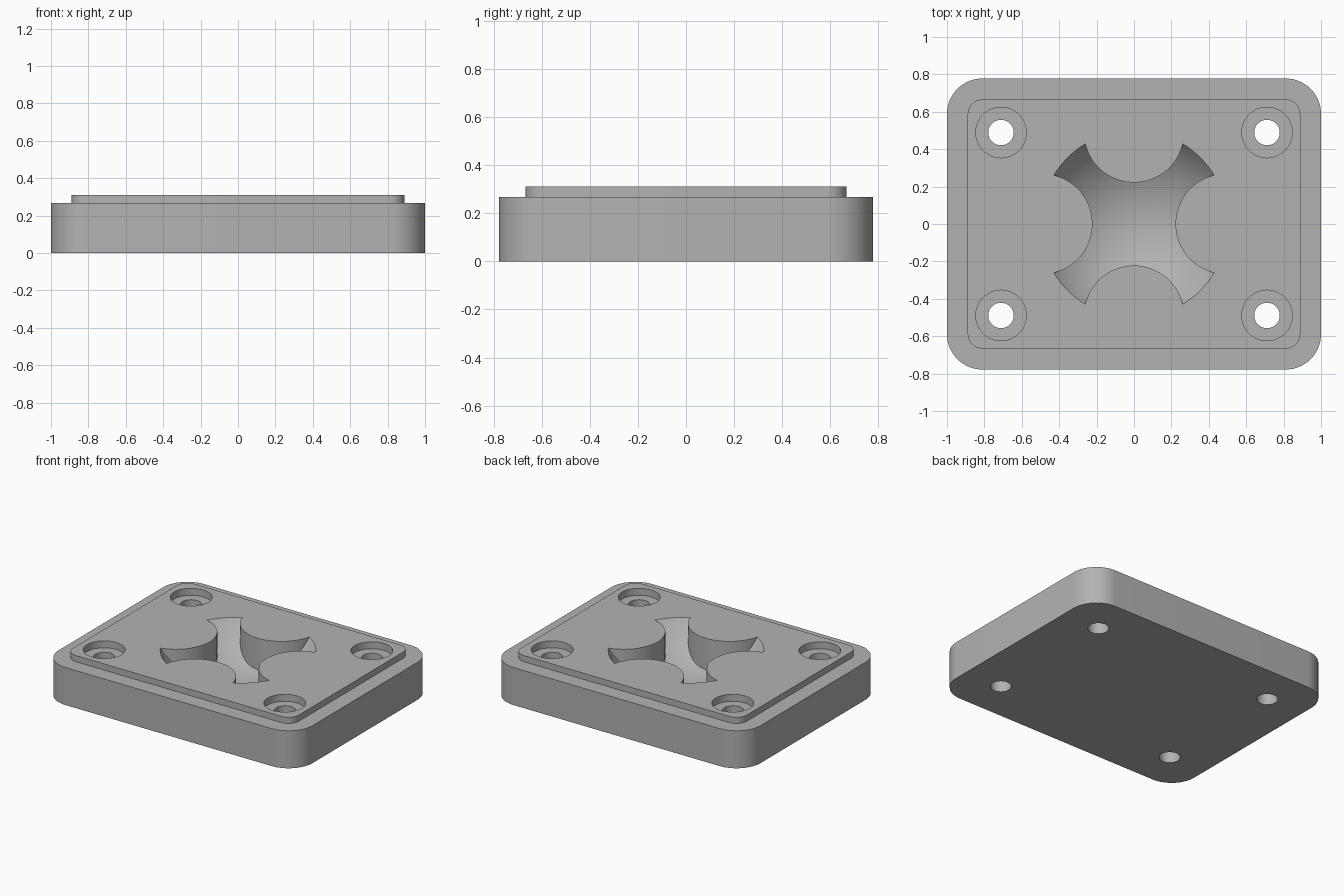
import bpy
import bmesh
import math

old = bpy.data.objects.get("Cube")
if old:
    bpy.data.objects.remove(old, do_unlink=True)

BASE_TOP, TOP = 0.267, 0.311
BOWL_RIM, BOWL_DEPTH = 0.502, 0.265
LOBE_OFFSET, LOBE_RADIUS = 0.49, 0.268
HOLE_X, HOLE_Y = 0.711, 0.489

grey = bpy.data.materials.new("plain grey")
grey.use_nodes = True
colour = (0.45, 0.45, 0.45, 1)
grey.diffuse_color = colour
grey.node_tree.nodes["Principled BSDF"].inputs["Base Color"].default_value = colour


def finish(name, bm):
    bmesh.ops.recalc_face_normals(bm, faces=bm.faces)
    mesh = bpy.data.meshes.new(name)
    bm.to_mesh(mesh)
    bm.free()
    mesh.materials.append(grey)
    obj = bpy.data.objects.new(name, mesh)
    bpy.context.collection.objects.link(obj)
    return obj


def prism(name, outline, z0, z1):
    bm = bmesh.new()
    face = bm.faces.new([bm.verts.new((x, y, z0)) for x, y in outline])
    ext = bmesh.ops.extrude_face_region(bm, geom=[face])
    verts = [v for v in ext["geom"] if isinstance(v, bmesh.types.BMVert)]
    bmesh.ops.translate(bm, verts=verts, vec=(0, 0, z1 - z0))
    return finish(name, bm)


def circle(cx, cy, r, n=64):
    return [(cx + r * math.cos(math.tau * i / n), cy + r * math.sin(math.tau * i / n))
            for i in range(n)]


def rounded_rect(hx, hy, r, n=16):
    points = []
    for q, (sx, sy) in enumerate([(1, 1), (-1, 1), (-1, -1), (1, -1)]):
        for i in range(n + 1):
            a = math.pi / 2 * (q + i / n)
            points.append((sx * (hx - r) + r * math.cos(a), sy * (hy - r) + r * math.sin(a)))
    return points


def combine(target, tool, operation):
    mod = target.modifiers.new(tool.name, "BOOLEAN")
    mod.operation, mod.solver, mod.object = operation, "EXACT", tool
    bpy.context.view_layer.update()
    evaluated = target.evaluated_get(bpy.context.evaluated_depsgraph_get())
    result = bpy.data.meshes.new_from_object(evaluated)
    target.modifiers.clear()
    target.data = result
    bpy.data.objects.remove(tool, do_unlink=True)


# Rounded base block with a raised lip
plate = prism("mounting_plate", rounded_rect(1, 0.778, 0.19), 0, BASE_TOP)
lip = prism("raised_lip", rounded_rect(0.889, 0.667, 0.08), BASE_TOP - 0.1, TOP)
combine(plate, lip, "UNION")

# Counterbored screw holes in the corners
for sx in (-1, 1):
    for sy in (-1, 1):
        x, y = sx * HOLE_X, sy * HOLE_Y
        combine(plate, prism("screw_hole", circle(x, y, 0.068), -0.1, 0.5), "DIFFERENCE")
        combine(plate, prism("counterbore", circle(x, y, 0.135), TOP - 0.05, 0.5), "DIFFERENCE")

# Spherical bowl, left uncut under four round lobes
radius = (BOWL_RIM ** 2 + BOWL_DEPTH ** 2) / (2 * BOWL_DEPTH)
bm = bmesh.new()
bmesh.ops.create_uvsphere(bm, u_segments=96, v_segments=64, radius=radius)
bmesh.ops.translate(bm, verts=bm.verts, vec=(0, 0, TOP - BOWL_DEPTH + radius))
bowl = finish("bowl_cutter", bm)
for i in range(4):
    a = math.pi / 2 * i
    lobe = circle(LOBE_OFFSET * math.cos(a), LOBE_OFFSET * math.sin(a), LOBE_RADIUS, 96)
    combine(bowl, prism("lobe", lobe, -1, 2), "DIFFERENCE")
combine(plate, bowl, "DIFFERENCE")

# Smooth curved walls, sharp edges
bpy.ops.object.select_all(action="DESELECT")
plate.select_set(True)
bpy.context.view_layer.objects.active = plate
bpy.ops.object.shade_smooth_by_angle(angle=math.radians(25))
